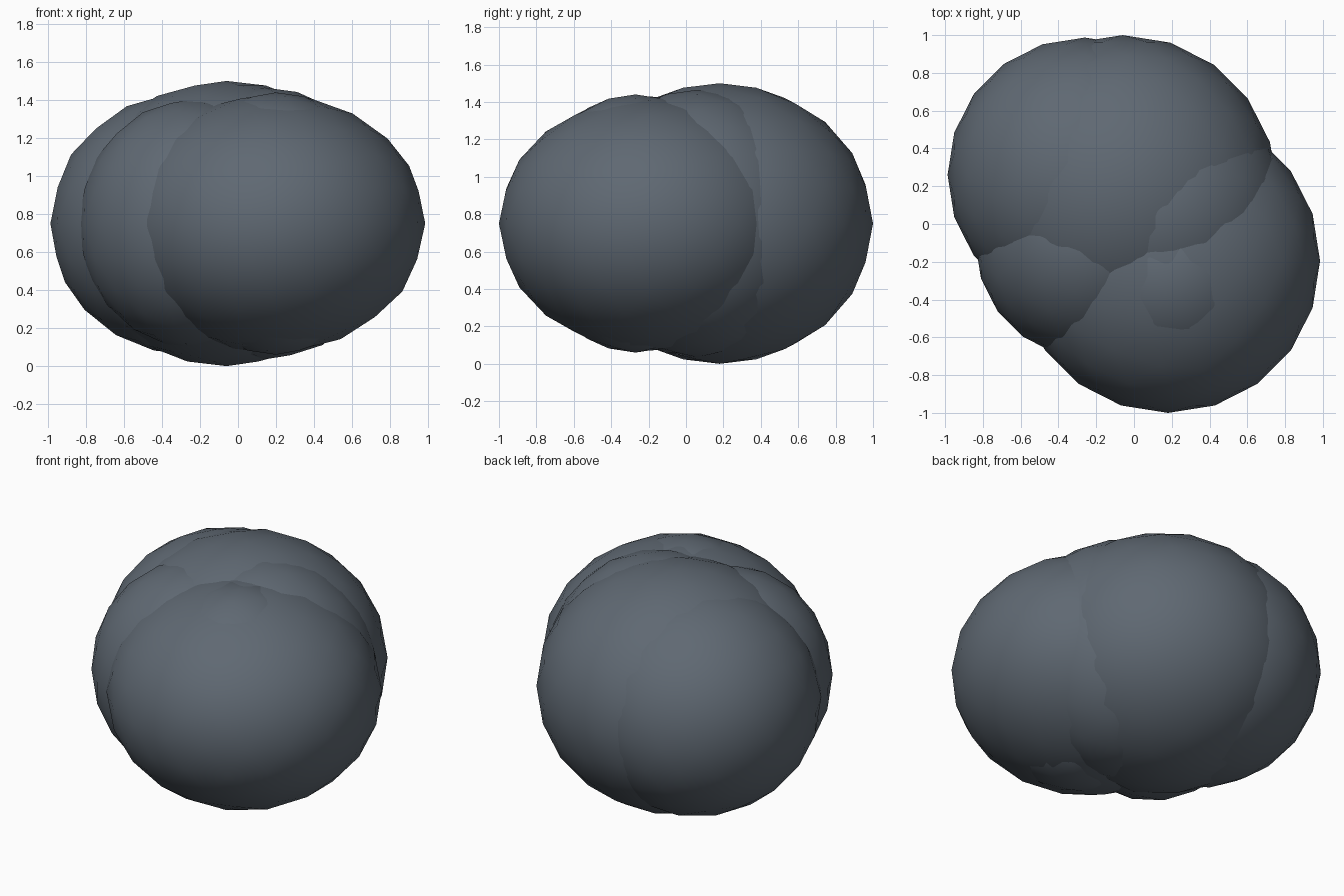
import bpy

if "Cube" in bpy.data.objects:
    bpy.data.objects.remove(bpy.data.objects["Cube"])

# One slate colour for the whole boulder cluster
slate = bpy.data.materials.new("slate_grey")
slate.diffuse_color = (0.115, 0.14, 0.17, 1.0)
slate.use_nodes = True
slate.node_tree.nodes["Principled BSDF"].inputs["Base Color"].default_value = slate.diffuse_color

# Overlapping squashed lobes: name, centre x, y, horizontal radius, vertical radius
LOBES = [
    ("back_left_lobe", -0.26, 0.26, 0.727, 0.69),
    ("back_lobe", -0.06, 0.18, 0.82, 0.75),
    ("front_right_lobe", 0.18, -0.195, 0.805, 0.68),
    ("front_left_lobe", -0.225, -0.10, 0.615, 0.655),
    ("right_lobe", 0.14, 0.06, 0.68, 0.715),
    ("front_top_lobe", 0.20, -0.27, 0.60, 0.69),
]

for name, x, y, r, rz in LOBES:
    bpy.ops.mesh.primitive_ico_sphere_add(subdivisions=3, radius=1, location=(x, y, 0.75))
    lobe = bpy.context.object
    lobe.name = name
    lobe.scale = (r, r, rz)
    bpy.ops.object.transform_apply(location=False, rotation=False, scale=True)
    bpy.ops.object.shade_smooth()
    lobe.data.materials.append(slate)
